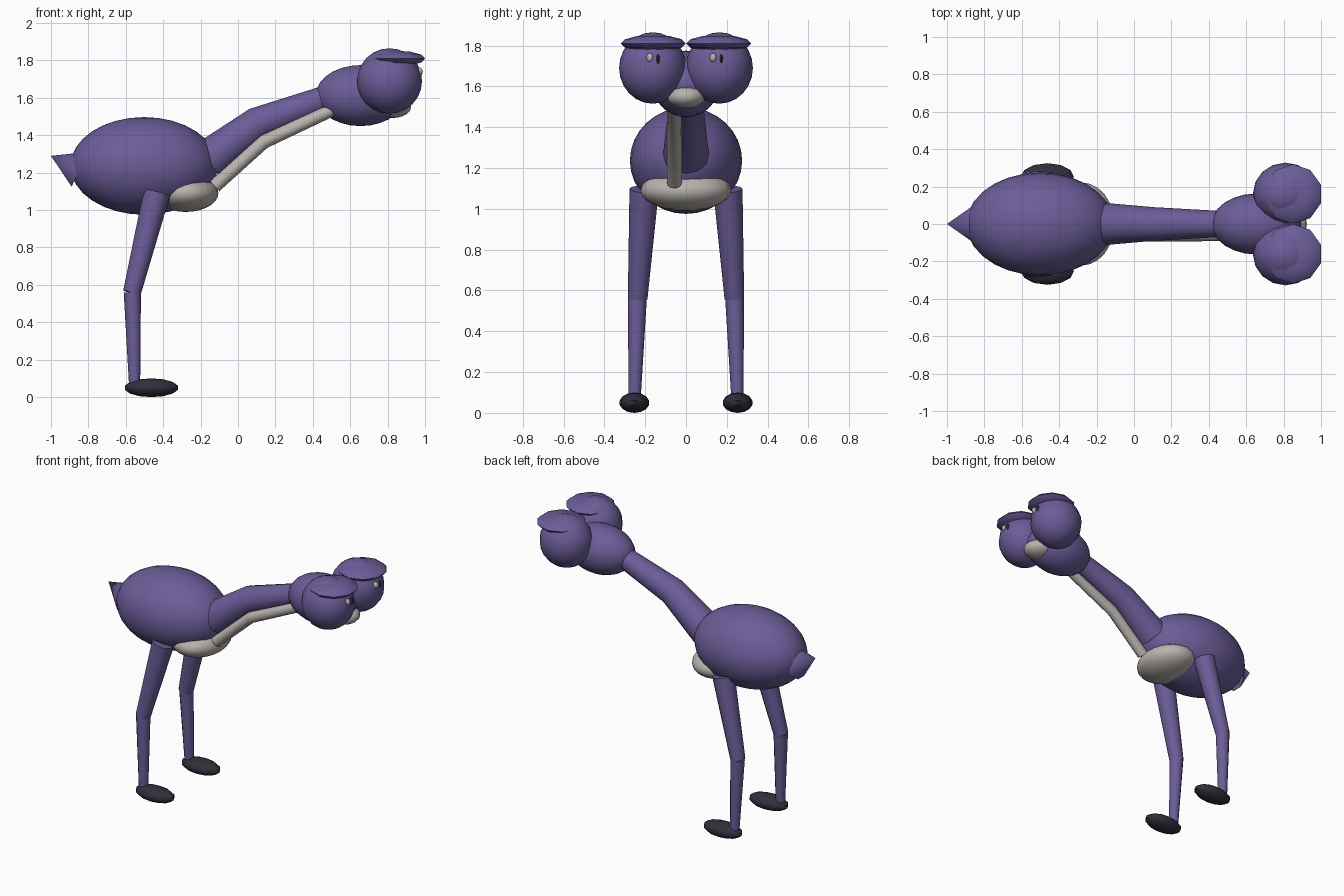
import bpy, bmesh, math
from mathutils import Vector

if "Cube" in bpy.data.objects:
    bpy.data.objects.remove(bpy.data.objects["Cube"])


def material(name, rgb):
    m = bpy.data.materials.new(name)
    m.diffuse_color = (*rgb, 1)
    m.use_nodes = True
    m.node_tree.nodes["Principled BSDF"].inputs["Base Color"].default_value = m.diffuse_color
    return m


PURPLE = material("purple", (0.147, 0.109, 0.315))
CREAM = material("pale grey", (0.48, 0.45, 0.42))
DARK = material("charcoal", (0.028, 0.029, 0.042))


def finish(bm, name, mat, angle=50):
    bmesh.ops.recalc_face_normals(bm, faces=bm.faces)
    mesh = bpy.data.meshes.new(name)
    bm.to_mesh(mesh)
    bm.free()
    mesh.materials.append(mat)
    ob = bpy.data.objects.new(name, mesh)
    bpy.context.collection.objects.link(ob)
    bpy.context.view_layer.objects.active = ob
    ob.select_set(True)
    bpy.ops.object.shade_smooth_by_angle(angle=math.radians(angle))
    ob.select_set(False)
    return ob


def ellipsoid(name, center, radii, mat, segs=24, rings=14):
    """Ball stretched to fill the box given by its radii."""
    bm = bmesh.new()
    bmesh.ops.create_uvsphere(bm, u_segments=segs, v_segments=rings, radius=1)
    size = [max(abs(v.co[i]) for v in bm.verts) for i in range(3)]
    for v in bm.verts:
        v.co = Vector([center[i] + v.co[i] / size[i] * radii[i] for i in range(3)])
    return finish(bm, name, mat)


def tube(name, points, radii, mat, sides=12):
    """Tapered tube with mitred bends and closed ends."""
    pts = [Vector(p) for p in points]
    bm = bmesh.new()
    rings = []
    for i, p in enumerate(pts):
        before = (p - pts[i - 1]).normalized() if i else Vector()
        after = (pts[i + 1] - p).normalized() if i < len(pts) - 1 else Vector()
        t = (before + after).normalized()
        side = Vector((0, 1, 0))
        side = (side - t * side.dot(t)).normalized()
        up = t.cross(side)
        rings.append([bm.verts.new(p + radii[i] * (side * math.cos(a) + up * math.sin(a)))
                      for a in (2 * math.pi * k / sides for k in range(sides))])
    for a, b in zip(rings, rings[1:]):
        for k in range(sides):
            j = (k + 1) % sides
            bm.faces.new((a[k], a[j], b[j], b[k]))
    bm.faces.new(rings[0])
    bm.faces.new(rings[-1])
    bmesh.ops.remove_doubles(bm, verts=bm.verts, dist=0.0005)
    return finish(bm, name, mat)


# Torso, belly patch and tail
ellipsoid("body", (-0.502, 0, 1.236), (0.394, 0.275, 0.261), PURPLE, 28, 16)
ellipsoid("belly", (-0.28, 0, 1.09), (0.175, 0.222, 0.1), CREAM)
tube("tail", [(-0.846, 0, 1.218), (-1, 0, 1.29)], [0.108, 0.0001], PURPLE, 10)

# Neck with a pale strip slung along its underside
tube("neck", [(-0.16, 0, 1.262), (0.105, 0, 1.462), (0.46, 0, 1.593)],
     [0.113, 0.09, 0.07], PURPLE)
tube("throat_strip", [(-0.125, -0.057, 1.128), (0.137, -0.057, 1.364), (0.52, -0.057, 1.543)],
     [0.037, 0.037, 0.034], CREAM)

# Head and mouth
ellipsoid("head", (0.655, 0, 1.612), (0.24, 0.163, 0.163), PURPLE)
ellipsoid("mouth", (0.825, 0, 1.55), (0.1, 0.094, 0.058), CREAM, 16, 10)

for s, label in ((-1, "right"), (1, "left")):
    # Bulging eyes with flat lids on top
    ellipsoid(label + "_eye", (0.81, s * 0.163, 1.69), (0.174, 0.165, 0.175), PURPLE, 16, 12)
    ellipsoid(label + "_eyelid", (0.85, s * 0.16, 1.81), (0.15, 0.159, 0.042), PURPLE, 10, 6)
    ellipsoid(label + "_eye_glint", (0.968, s * 0.155 - 0.022, 1.74),
              (0.02, 0.017, 0.023), CREAM, 10, 6)
    ellipsoid(label + "_pupil", (0.972, s * 0.155 + 0.018, 1.733),
              (0.012, 0.008, 0.024), DARK, 8, 6)
    # Legs and feet
    tube(label + "_thigh", [(-0.433, s * 0.205, 1.095), (-0.567, s * 0.237, 0.558)],
         [0.072, 0.048], PURPLE)
    tube(label + "_shin", [(-0.565, s * 0.238, 0.56), (-0.553, s * 0.252, 0.07)],
         [0.046, 0.03], PURPLE)
    ellipsoid(label + "_foot", (-0.463, s * 0.253, 0.05), (0.142, 0.072, 0.05), DARK, 12, 7)
